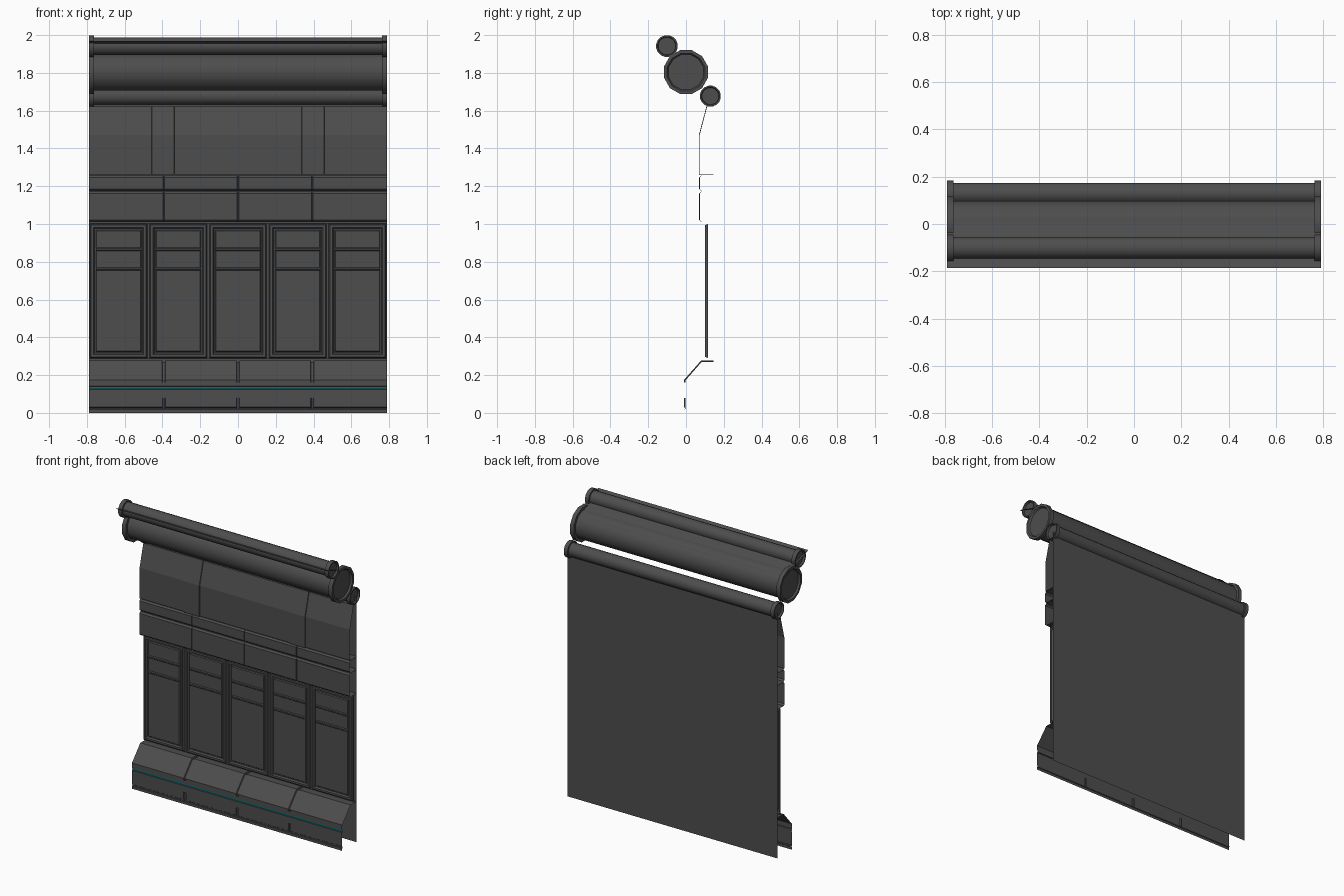
import bpy, bmesh, math

if "Cube" in bpy.data.objects:
    bpy.data.objects.remove(bpy.data.objects["Cube"])

W = 0.79            # half width of the wall section
SEAMS = (-0.393, 0.0, 0.393)


def material(name, rgb):
    m = bpy.data.materials.new(name)
    m.diffuse_color = (*rgb, 1)
    m.use_nodes = True
    m.node_tree.nodes["Principled BSDF"].inputs["Base Color"].default_value = m.diffuse_color
    return m


DARK = material("dark_metal", (0.075, 0.075, 0.075))
TEAL = material("teal_light", (0.0, 0.16, 0.18))


def finish(name, bm, mat=DARK):
    me = bpy.data.meshes.new(name)
    bm.to_mesh(me)
    bm.free()
    me.materials.append(mat)
    ob = bpy.data.objects.new(name, me)
    bpy.context.collection.objects.link(ob)
    return ob


def sheet(name, outer, inner=None, cols=((-W, 0), (W, 0)), mat=DARK):
    """Sweep a (y, z) profile along x; columns with t=1 use the inner profile."""
    inner = inner or outer
    bm = bmesh.new()
    grid = [[bm.verts.new((x, *(b if t else a))) for a, b in zip(outer, inner)]
            for x, t in cols]
    for c0, c1 in zip(grid, grid[1:]):
        for i in range(len(outer) - 1):
            bm.faces.new((c0[i], c0[i + 1], c1[i + 1], c1[i]))
    return finish(name, bm, mat)


def grooves(half):
    """Columns across the width with a narrow recess at every seam."""
    cols = [(-W, 0)]
    for s in SEAMS:
        cols += [(s - half, 0), (s - half * .6, 1), (s + half * .6, 1), (s + half, 0)]
    return cols + [(W, 0)]


def pipe(name, y, z, r, flange, sides):
    """Tube with flanged, recessed ends, turned about the x axis."""
    half = [(0.778, flange * .8), (W, flange * .86), (W, flange), (0.762, flange), (0.762, r)]
    prof = [(-x, q) for x, q in half] + half[::-1]
    bm = bmesh.new()
    rings = []
    for x, q in prof:
        ring = []
        for k in range(sides):
            a = 2 * math.pi * (k + .5) / sides
            ring.append(bm.verts.new((x, y + q * math.cos(a), z + q * math.sin(a))))
        rings.append(ring)
    for a, b in zip(rings, rings[1:]):
        for k in range(sides):
            n = (k + 1) % sides
            bm.faces.new((a[k], a[n], b[n], b[k]))
    bm.faces.new(rings[0])
    bm.faces.new(rings[-1])
    bmesh.ops.recalc_face_normals(bm, faces=bm.faces)
    ob = finish(name, bm)
    bpy.ops.object.select_all(action='DESELECT')
    ob.select_set(True)
    bpy.context.view_layer.objects.active = ob
    bpy.ops.object.shade_smooth_by_angle(angle=math.radians(35))


def framed_panel(name, x0, x1, z0, z1, steps):
    """Nested rectangles at (inset, y), closed by a flat centre."""
    bm = bmesh.new()
    prev = None
    for d, y in steps:
        ring = [bm.verts.new((x, y, z)) for x, z in
                ((x0 + d, z0 + d), (x1 - d, z0 + d), (x1 - d, z1 - d), (x0 + d, z1 - d))]
        if prev:
            for k in range(4):
                n = (k + 1) % 4
                bm.faces.new((prev[k], prev[n], ring[n], ring[k]))
        prev = ring
    bm.faces.new(prev)
    finish(name, bm)


# pipes along the top
pipe("upper_pipe", -0.101, 1.942, 0.047, 0.058, 16)
pipe("main_pipe", 0.0, 1.804, 0.101, 0.120, 12)
pipe("rear_pipe", 0.129, 1.677, 0.046, 0.056, 16)

# sloping cover plate through the upper pipe, and the back wall
sheet("top_plate", [(0.072, 1.879), (-0.185, 1.969)])
sheet("back_wall", [(0.145, 0.0), (0.145, 1.665)])

# upper panel with two slightly raised straps
strap_cols = [(-W, 0)]
for c in (-0.397, 0.397):
    strap_cols += [(c - .06, 0), (c - .058, 1), (c + .058, 1), (c + .06, 0)]
strap_cols.append((W, 0))
sheet("upper_panel",
      [(0.145, 1.622), (0.112, 1.622), (0.072, 1.47), (0.072, 1.262), (0.145, 1.262)],
      [(0.145, 1.625), (0.109, 1.625), (0.068, 1.47), (0.068, 1.259), (0.145, 1.259)],
      strap_cols)


# two middle bands with chamfered edges and fine seams
def band(name, top, bottom):
    def prof(y):
        return [(0.145, top), (y + .01, top), (y, top - .01),
                (y, bottom + .01), (y + .01, bottom), (0.145, bottom)]
    sheet(name, prof(0.069), prof(0.073), grooves(0.004))


band("narrow_band", 1.256, 1.176)
band("wide_band", 1.171, 1.011)

# five framed panels with two crossbars each
cell = 2 * W / 5
for i in range(5):
    x0 = -W + i * cell
    x1 = x0 + cell
    framed_panel(f"wall_panel_{i + 1}", x0, x1, 0.285, 1.006,
                 [(0, 0.116), (0.006, 0.116), (0.012, 0.101), (0.025, 0.101),
                  (0.031, 0.112), (0.037, 0.112), (0.042, 0.106)])
    for j, z in enumerate((0.866, 0.762)):
        sheet(f"crossbar_{i + 1}_{j + 1}",
              [(0.106, z + .009), (0.101, z + .004), (0.101, z - .004), (0.106, z - .009)],
              cols=((x0 + .038, 0), (x1 - .038, 0)))

# sloped base, its trim with a light strip, and the kick plate
sheet("base_slope",
      [(0.145, 0.277), (0.08, 0.277), (-0.01, 0.175), (-0.01, 0.162)],
      [(0.145, 0.270), (0.083, 0.270), (-0.003, 0.172), (-0.003, 0.162)],
      grooves(0.009))
sheet("base_trim", [(-0.01, 0.162), (-0.01, 0.142), (-0.004, 0.140),
                    (-0.004, 0.126), (-0.01, 0.124), (-0.01, 0.08)])
sheet("light_strip", [(-0.008, 0.138), (-0.008, 0.128)], mat=TEAL)
sheet("kick_plate",
      [(-0.01, 0.08), (-0.01, 0.03), (-0.006, 0.027), (-0.006, 0.02), (-0.01, 0.017), (-0.01, 0.0)],
      [(-0.003, 0.08), (-0.003, 0.03), (-0.003, 0.027), (-0.003, 0.02), (-0.01, 0.017), (-0.01, 0.0)],
      grooves(0.008))
